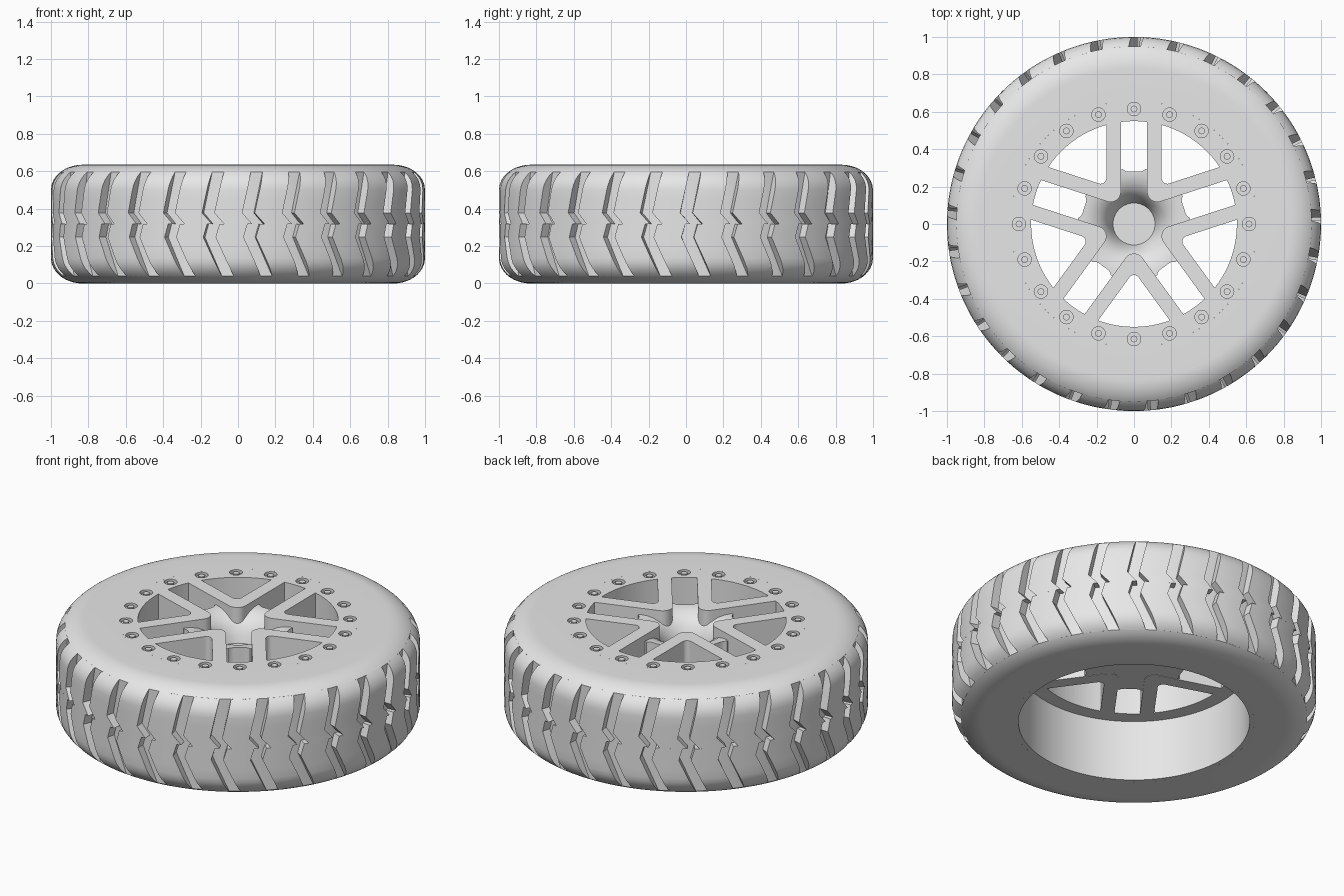
import bpy, bmesh
from math import sin, cos, asin, radians, sqrt, pi
from mathutils import Matrix

if "Cube" in bpy.data.objects:
    bpy.data.objects.remove(bpy.data.objects["Cube"])

TOP = 0.635            # overall height
MID = TOP / 2
DISC_Z = 0.37          # underside of the spoked disc
R_OPEN = 0.55          # outer radius of the openings
R_FLOOR = 0.95         # groove floor of the tread
LUGS = 29
FIFTH = 2 * pi / 5

grey = bpy.data.materials.new("plain_grey")
grey.use_nodes = True
grey.diffuse_color = (0.8, 0.8, 0.8, 1)
grey.node_tree.nodes["Principled BSDF"].inputs["Base Color"].default_value = (0.8, 0.8, 0.8, 1)


def make(name, bm):
    bmesh.ops.recalc_face_normals(bm, faces=bm.faces[:])
    mesh = bpy.data.meshes.new(name)
    bm.to_mesh(mesh)
    bm.free()
    ob = bpy.data.objects.new(name, mesh)
    bpy.context.collection.objects.link(ob)
    mesh.materials.append(grey)
    return ob


def activate(ob):
    bpy.ops.object.select_all(action='DESELECT')
    ob.select_set(True)
    bpy.context.view_layer.objects.active = ob


def smooth(ob, angle=35):
    activate(ob)
    bpy.ops.object.shade_smooth_by_angle(angle=radians(angle))


def lathe(name, profile, steps=120, closed=False):
    bm = bmesh.new()
    vs = [bm.verts.new((r, 0, z)) for r, z in profile]
    pairs = list(zip(vs, vs[1:])) + ([(vs[-1], vs[0])] if closed else [])
    es = [bm.edges.new(p) for p in pairs]
    bmesh.ops.spin(bm, geom=vs + es, axis=(0, 0, 1), cent=(0, 0, 0),
                   angle=2 * pi, steps=steps, use_duplicate=False)
    bmesh.ops.remove_doubles(bm, verts=bm.verts[:], dist=1e-5)
    return make(name, bm)


def prism(bm, outline, z0, z1):
    low = [bm.verts.new((x, y, z0)) for x, y in outline]
    high = [bm.verts.new((x, y, z1)) for x, y in outline]
    bm.faces.new(low)
    bm.faces.new(high)
    for i in range(len(low)):
        j = (i + 1) % len(low)
        bm.faces.new((low[i], low[j], high[j], high[i]))


def arc(cx, cy, r, a0, a1, n=8):
    angles = [radians(a0 + (a1 - a0) * i / n) for i in range(n + 1)]
    return [(cx + r * cos(a), cy + r * sin(a)) for a in angles]


def turned(points, a):
    return [(x * cos(a) - y * sin(a), x * sin(a) + y * cos(a)) for x, y in points]


def cut(ob, bm):
    cutter = make("cutter", bm)
    cutter.hide_render = True
    mod = ob.modifiers.new("openings", 'BOOLEAN')
    mod.object = cutter
    mod.operation = 'DIFFERENCE'
    mod.solver = 'EXACT'
    activate(ob)
    bpy.ops.object.modifier_apply(modifier=mod.name)
    bpy.data.objects.remove(cutter)


# Opening outlines, each lying along +x
def vee_tip(offset, fillet, a0, a1):
    return arc((offset + fillet) / sin(pi / 5), 0, fillet, a0, a1)


SPOKE_OUT, SPOKE_IN = 0.148, 0.07
half = 36 - asin(SPOKE_OUT / R_OPEN) * 180 / pi
window = arc(0, 0, R_OPEN, -half, half, 12) + vee_tip(SPOKE_OUT, 0.03, 126, 234)

slot_half = asin(SPOKE_IN / R_OPEN) * 180 / pi
slot_end = arc(0, 0, R_OPEN, -slot_half, slot_half, 4)
slot = slot_end + arc(0.32, 0.03, 0.04, 90, 180, 5) + arc(0.32, -0.03, 0.04, 180, 270, 5)

star = []
for i in range(5):
    a = pi / 2 + i * FIFTH
    star += turned(slot_end, a) + turned(vee_tip(SPOKE_IN, 0.055, 234, 126), a + pi / 5)


def add_windows(bm):
    for i in range(5):
        prism(bm, turned(window, pi / 2 + (i + 0.5) * FIFTH), 0.3, 0.7)


# Wheel: barrel and spoked disc, with windows, star opening and bolt recesses
wheel = lathe("wheel", [(0, DISC_Z), (0.635, DISC_Z), (0.635, 0), (0.66, 0),
                        (0.66, TOP), (0, TOP)])
bolt_spots = [(0.615 * cos(k * pi / 10), 0.615 * sin(k * pi / 10)) for k in range(20)]
bm = bmesh.new()
add_windows(bm)
prism(bm, star, 0.3, 0.7)
for x, y in bolt_spots:
    prism(bm, arc(x, y, 0.036, 0, 345, 23), TOP - 0.02, 0.7)
cut(wheel, bm)
smooth(wheel)

# Hub: flared dish with a flat floor, trimmed by the slots and windows
hub = lathe("hub", [(0, 0.372), (0.3, 0.372), (0.3, 0.597), (0.26, 0.595), (0.22, 0.585),
                    (0.18, 0.562), (0.15, 0.53), (0.125, 0.48), (0.112, 0.44), (0, 0.44)], 96)
bm = bmesh.new()
add_windows(bm)
for i in range(5):
    prism(bm, turned(slot, pi / 2 + i * FIFTH), 0.3, 0.7)
cut(hub, bm)
smooth(hub)

# Bolts standing in their recesses
bm = bmesh.new()
for x, y in bolt_spots:
    prism(bm, arc(x, y, 0.018, 0, 337.5, 15), TOP - 0.025, TOP - 0.003)
smooth(make("bolts", bm))

# Tire carcass: rounded shoulders down to the groove floor
CORNER_R, CORNER_Z = 0.17, 0.135
end = asin((R_FLOOR - 1 + CORNER_R) / CORNER_R)
shoulder = [(1 - CORNER_R + CORNER_R * sin(end * i / 8),
             TOP - CORNER_Z + CORNER_Z * cos(end * i / 8)) for i in range(9)]
profile = [(0.66, TOP)] + shoulder
profile += [(r, TOP - z) for r, z in reversed(profile)]
smooth(lathe("tire_carcass", profile, 144, closed=True))


# Tread lugs: two staggered rows of kinked blocks
def tread_radius(h):
    d = max(0, h - (MID - CORNER_Z)) / CORNER_Z
    return 1 - CORNER_R + CORNER_R * sqrt(max(0, 1 - d * d))


def lean(h, centre, kink, kink_h, outer):
    if h < kink_h:
        return centre + (kink - centre) * h / kink_h
    return kink + (outer - kink) * (h - kink_h) / (0.28 - kink_h)


def tread_row(name, side, shape):
    kink_h = shape[2]
    heights = [0, kink_h, 0.13, 0.1825, 0.21, 0.235, 0.255, 0.27, 0.2795]
    step = 360 / LUGS
    bm = bmesh.new()
    for k in range(LUGS):
        rings = []
        for h in heights:
            a0 = 89.8 + k * step + 1.9 + lean(h, *shape)
            a1 = a0 + step - 3.8
            r = tread_radius(h)
            pts = arc(0, 0, 0.93, a0, a0, 1)[:1] + arc(0, 0, r, a0, a1, 4)
            pts += arc(0, 0, 0.93, a1, a1, 1)[:1]
            rings.append([bm.verts.new((x, y, MID + side * h)) for x, y in pts])
        n = len(rings[0])
        for low, high in zip(rings, rings[1:]):
            for i in range(n):
                j = (i + 1) % n
                bm.faces.new((low[i], low[j], high[j], high[i]))
        bm.faces.new(rings[0])
        bm.faces.new(rings[-1])
    smooth(make(name, bm))


tread_row("upper_tread", 1, (0.3, -2.8, 0.06, 0))
tread_row("lower_tread", -1, (-1.2, -2.4, 0.07, 3.2))
